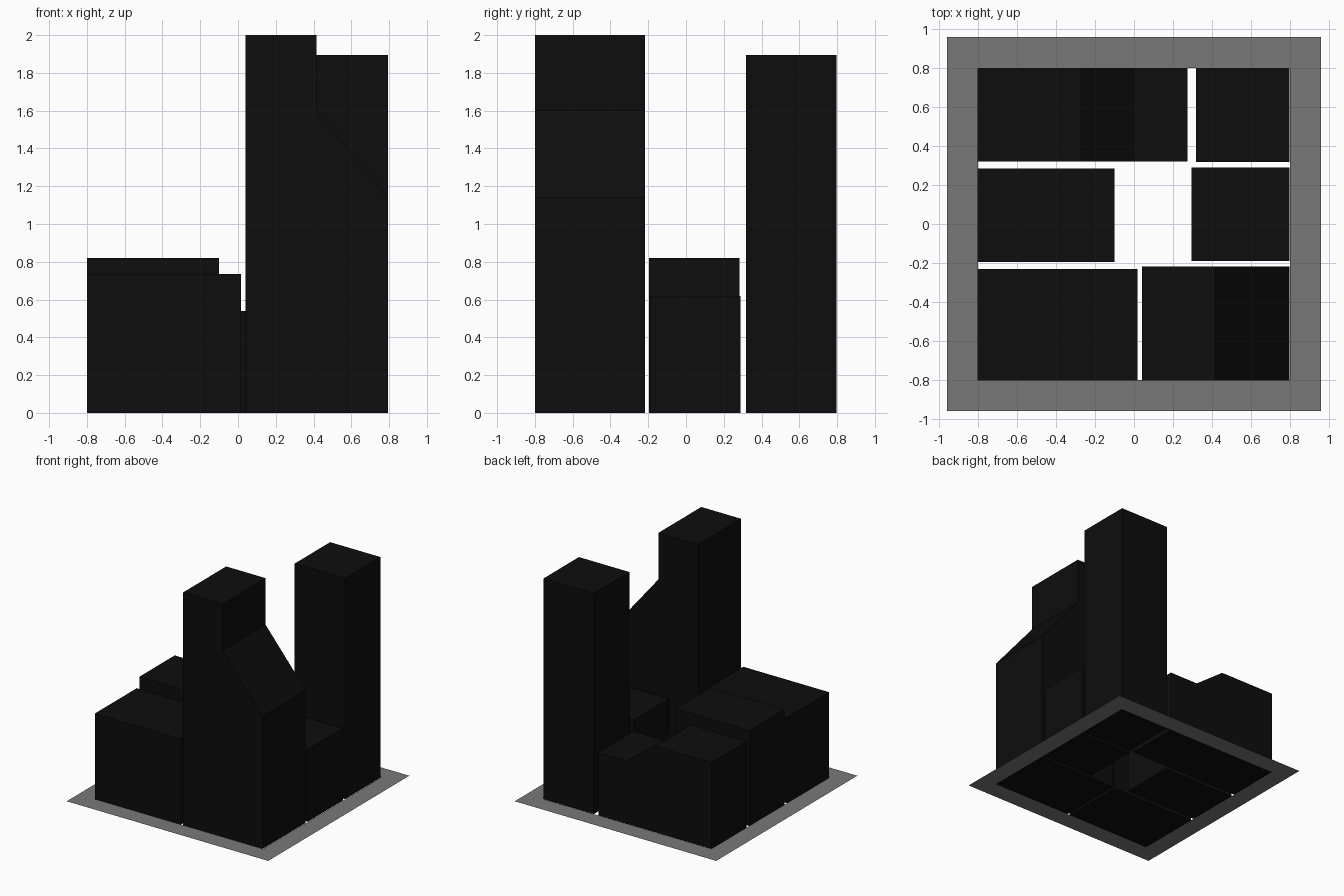
import bpy, bmesh

if "Cube" in bpy.data.objects:
    bpy.data.objects.remove(bpy.data.objects["Cube"])


def material(name, value):
    m = bpy.data.materials.new(name)
    m.diffuse_color = (value, value, value, 1)
    m.use_nodes = True
    m.node_tree.nodes["Principled BSDF"].inputs["Base Color"].default_value = m.diffuse_color
    return m


BLACK = material("dark_facade", 0.004)
GREY = material("pavement_grey", 0.19)


def finish(name, bm, mat):
    bmesh.ops.recalc_face_normals(bm, faces=bm.faces)
    mesh = bpy.data.meshes.new(name)
    bm.to_mesh(mesh)
    bm.free()
    mesh.materials.append(mat)
    obj = bpy.data.objects.new(name, mesh)
    bpy.context.collection.objects.link(obj)
    return obj


def building(name, y0, y1, x0, x1, roof):
    """Extrude a roof outline (x, z points, left to right) from y0 to y1."""
    bm = bmesh.new()
    outline = [(x0, 0), *roof, (x1, 0)]
    face = bm.faces.new([bm.verts.new((x, y0, z)) for x, z in outline])
    ext = bmesh.ops.extrude_face_region(bm, geom=[face])
    moved = [v for v in ext["geom"] if isinstance(v, bmesh.types.BMVert)]
    bmesh.ops.translate(bm, verts=moved, vec=(0, y1 - y0, 0))
    return finish(name, bm, BLACK)


def block(name, y0, y1, x0, x1, h):
    return building(name, y0, y1, x0, x1, [(x0, h), (x1, h)])


# flat-roofed buildings
block("front_left_building", -0.80, -0.23, -0.80, 0.017, 0.735)
block("middle_left_building", -0.195, 0.284, -0.80, -0.10, 0.82)
block("middle_right_building", -0.19, 0.289, 0.293, 0.795, 0.62)
block("back_right_tower", 0.317, 0.797, 0.317, 0.795, 1.895)

# tower with a sloping wing
building("front_right_tower", -0.80, -0.218, 0.04, 0.795,
         [(0.04, 2.0), (0.415, 2.0), (0.415, 1.60), (0.795, 1.14)])

# stepped building with a ramped roof
building("back_left_building", 0.32, 0.797, -0.80, 0.275,
         [(-0.80, 0.74), (-0.27, 0.74), (0.0, 0.54), (0.275, 0.54)])

# flat pavement ring around the block
bm = bmesh.new()
corners = [(-1, -1), (1, -1), (1, 1), (-1, 1)]
outer, inner = ([bm.verts.new((x * r, y * r, 0)) for x, y in corners]
                for r in (0.957, 0.798))
for i in range(4):
    j = (i + 1) % 4
    bm.faces.new((outer[i], outer[j], inner[j], inner[i]))
bm.normal_update()
finish("pavement", bm, GREY)
